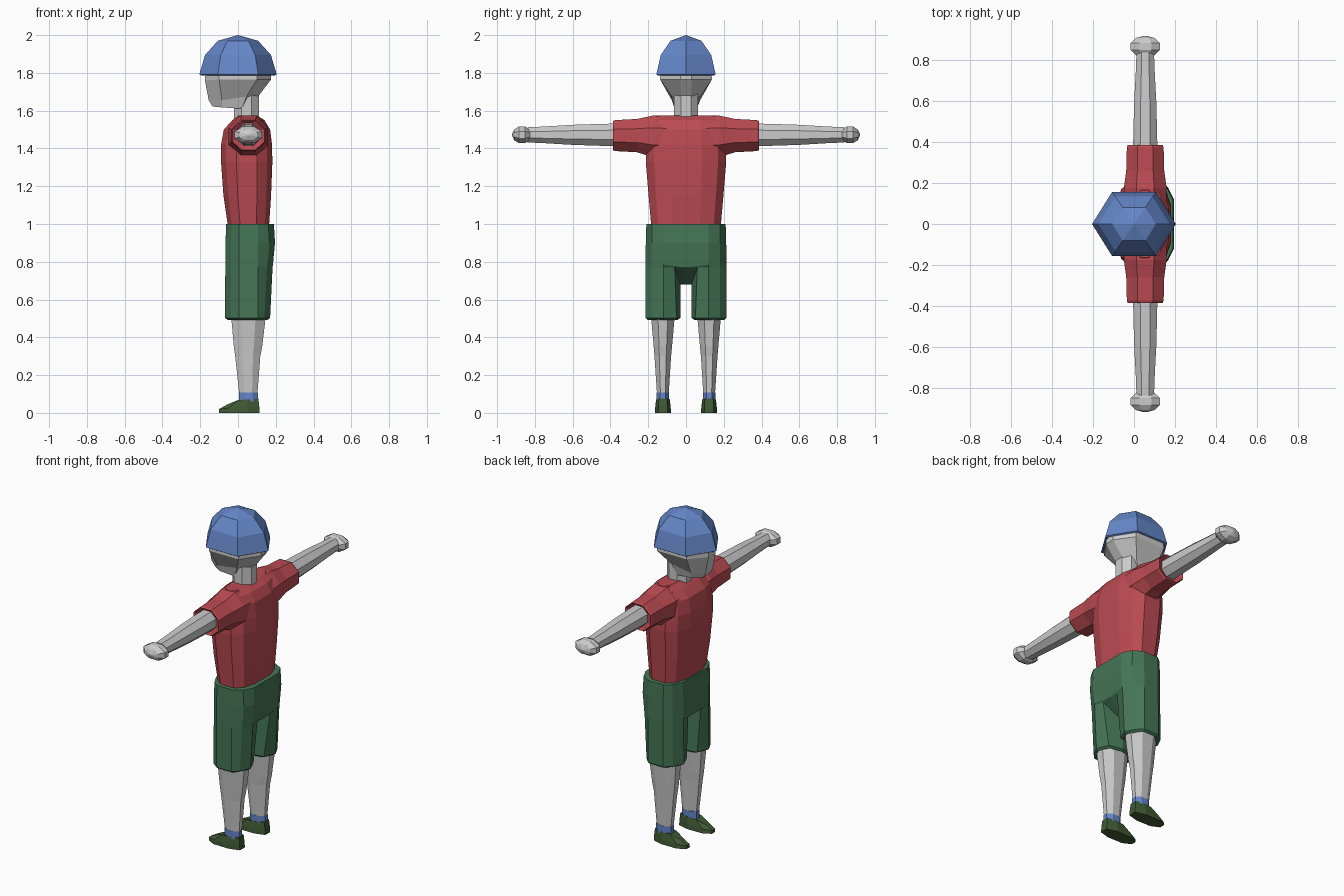
import bpy, bmesh, math

if "Cube" in bpy.data.objects:
    bpy.data.objects.remove(bpy.data.objects["Cube"])

CX = 0.055  # body axis in x (the figure faces -x, arms along y)


def material(name, rgb):
    m = bpy.data.materials.new(name)
    m.diffuse_color = (*rgb, 1)
    m.use_nodes = True
    m.node_tree.nodes["Principled BSDF"].inputs["Base Color"].default_value = m.diffuse_color
    return m


BLUE = material("blue", (0.13, 0.24, 0.58))
RED = material("red", (0.5, 0.07, 0.085))
GREEN = material("green", (0.06, 0.18, 0.095))
DARK = material("dark_green", (0.05, 0.1, 0.035))


def loft(name, rings, mat=None, mirror=False, caps=(True, True)):
    """Skin a list of equal-length point rings; mirror across y if asked."""
    bm = bmesh.new()
    vr = [[bm.verts.new(p) for p in r] for r in rings]
    n = len(rings[0])
    for a, b in zip(vr, vr[1:]):
        for i in range(n):
            quad = [a[i], a[(i + 1) % n], b[(i + 1) % n], b[i]]
            if mirror and all(abs(v.co.y) < 1e-6 for v in quad):
                continue  # no wall on the mirror plane
            bm.faces.new(quad)
    if caps[0]:
        bm.faces.new(vr[0])
    if caps[1]:
        bm.faces.new(vr[-1])
    bmesh.ops.remove_doubles(bm, verts=bm.verts, dist=1e-5)
    bmesh.ops.recalc_face_normals(bm, faces=bm.faces)
    me = bpy.data.meshes.new(name)
    bm.to_mesh(me)
    bm.free()
    ob = bpy.data.objects.new(name, me)
    bpy.context.collection.objects.link(ob)
    if mat:
        me.materials.append(mat)
    if mirror:
        mod = ob.modifiers.new("mirror", 'MIRROR')
        mod.use_axis = (False, True, False)
    return ob


def gon(n, ru, rv):
    """Regular n-gon with flats on the axes, reaching ru and rv."""
    k = math.cos(math.pi / n)
    t = [math.pi * (2 * i + 1) / n for i in range(n)]
    return [(ru * math.cos(a) / k, rv * math.sin(a) / k) for a in t]


def across(y, rx, rz, cz=1.472, cx=CX):
    """Octagon section of an arm at a given y."""
    return [(cx + u, y, cz + v) for u, v in gon(8, rx, rz)]


# Helmet: hexagonal dome with a shallow hollow rim
def hexa(z, s):
    return [(s * x, s * y, z) for x, y in
            ((-.205, 0), (-.107, -.157), (.107, -.157), (.205, 0), (.107, .157), (-.107, .157))]


loft("helmet", [hexa(1.80, .88), hexa(1.787, .95), hexa(1.792, 1), hexa(1.895, .85),
                hexa(1.97, .52), hexa(2.0, .001)], BLUE)


# Head: faceted, narrowing to the jaw, back of skull sloping into the neck
def head_ring(front, cheek, back, nape):
    (fx, fy, fz), (cx, cy, cz), (bx, by, bz), (nx, ny, nz) = front, cheek, back, nape
    half = [(fx, fy, fz), (cx, cy, cz), (bx, by, bz), (nx, ny, nz)]
    return half + [(x, -y, z) for x, y, z in reversed(half)]


loft("head", [
    head_ring((-.135, .03, 1.622), (-.08, .06, 1.617), (.02, .06, 1.61), (.06, .04, 1.665)),
    head_ring((-.155, .035, 1.655), (-.085, .075, 1.655), (.045, .075, 1.675), (.11, .03, 1.68)),
    head_ring((-.175, .035, 1.76), (-.1, .137, 1.765), (.1, .137, 1.765), (.175, .03, 1.765)),
    head_ring((-.175, .035, 1.81), (-.1, .135, 1.81), (.1, .135, 1.81), (.175, .03, 1.81))])

# Neck
loft("neck", [[(.045 + u, v, z) for u, v in gon(8, .065, .063)] for z in (1.52, 1.69)])


# Shirt body: rounded-box sections
def body_ring(z, xf, xb, hy):
    q = [(1, .4), (.8, .8), (.4, 1)]
    pts = (q + [(-u, v) for u, v in reversed(q)] + [(-u, -v) for u, v in q]
           + [(u, -v) for u, v in reversed(q)])
    c, r = (xf + xb) / 2, (xb - xf) / 2
    return [(c + r * u, hy * v, z) for u, v in pts]


loft("shirt_body", [body_ring(*r) for r in (
    (.97, -.05, .16, .18), (1.0, -.055, .165, .185), (1.15, -.077, .175, .198),
    (1.33, -.09, .182, .213), (1.42, -.09, .18, .21), (1.5, -.075, .17, .2),
    (1.55, -.03, .14, .19), (1.575, .005, .1, .165))], RED)

# Sleeves, with a recessed cuff
loft("sleeves", [across(.10, .105, .11, 1.46), across(.175, .105, .11, 1.464),
                 across(.26, .093, .088, 1.468), across(.375, .09, .082, 1.468),
                 across(.387, .085, .077, 1.468), across(.375, .062, .062, 1.472)], RED, True)

# Arms
loft("arms", [across(.34, .06, .06), across(.45, .058, .058), across(.6, .054, .053),
              across(.75, .046, .044), across(.84, .043, .04)], None, True)

# Hands: low-poly flattened balls
hand = []
for a in (-85, -52, -18, 18, 52, 85):
    s, c = math.sin(math.radians(a)), math.cos(math.radians(a))
    hand.append(across(.868 + .053 * s, .076 * c, .046 * c))
loft("hands", hand, None, True)


# Shorts: one half, with a notched crotch, mirrored
def shorts_ring(z, xf, xb, yo, end, mid, inset=0.0):
    """end and mid are (x inset, y, z) / (y, z) of the inner leg points."""
    ei, ey, ez = end
    my, mz = mid
    k = inset
    return [(xf + ei, ey, ez), (CX, my, mz), (xb - ei, ey, ez), (xb, .12, z),
            (xb - .03, .18 - k, z), (CX + .05, yo, z), (CX - .05, yo, z),
            (xf + .03, .18 - k, z), (xf, .12, z)]


loft("shorts", [
    shorts_ring(.515, -.035, .145, .187, (.03, .07, .515), (.06, .515), .015),
    shorts_ring(.493, -.055, .157, .203, (.03, .058, .493), (.043, .493), .01),
    shorts_ring(.503, -.07, .17, .215, (.03, .05, .503), (.03, .503)),
    shorts_ring(.77, -.067, .183, .214, (.01, .06, .77), (.03, .68)),
    shorts_ring(.785, -.067, .185, .214, (.005, 0, .77), (0, .68)),
    shorts_ring(.9, -.066, .196, .213, (0, 0, .9), (0, .9)),
    shorts_ring(1.0, -.063, .19, .21, (0, 0, 1.0), (0, 1.0))],
    GREEN, True)


# Lower legs
def leg_ring(z, x0, x1, y0, y1):
    return [((x0 + x1) / 2 + u, (y0 + y1) / 2 + v, z)
            for u, v in gon(8, (x1 - x0) / 2, (y1 - y0) / 2)]


loft("legs", [leg_ring(*r) for r in (
    (.09, .008, .102, .092, .153), (.30, -.015, .118, .079, .167),
    (.35, -.022, .128, .074, .171), (.52, -.037, .148, .059, .186))], None, True)

# Socks
loft("socks", [leg_ring(.06, .005, .105, .09, .156),
               leg_ring(.108, .005, .105, .09, .156)], BLUE, True)


# Shoes: pointed outline, low toe rising to the ankle
def shoe_ring(pts):
    return [(x, .122 + y, z) for x, y, z in pts + [(x, -y, z) for x, y, z in reversed(pts)]]


loft("shoes", [
    shoe_ring([(-.1, .016, 0), (-.05, .041, 0), (.05, .042, 0), (.115, .024, 0)]),
    shoe_ring([(-.1, .014, .02), (-.05, .038, .025), (.05, .041, .03), (.113, .024, .03)]),
    shoe_ring([(-.06, .012, .043), (0, .03, .068), (.055, .036, .072), (.108, .022, .075)])],
    DARK, True)
